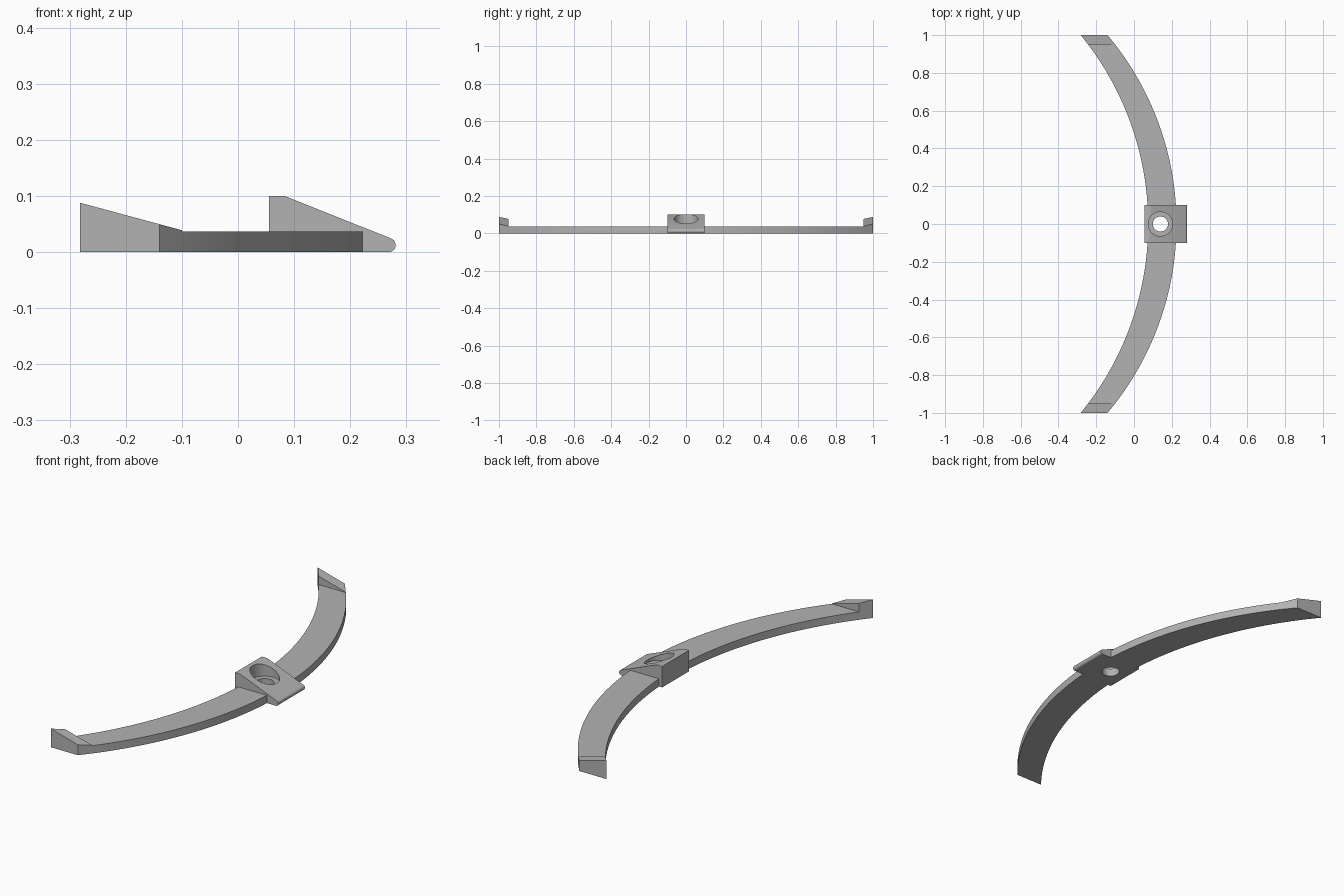
import bpy, bmesh
from math import sqrt, sin, cos, radians

cube = bpy.data.objects.get("Cube")
if cube:
    bpy.data.objects.remove(cube, do_unlink=True)

grey = bpy.data.materials.new("mid grey")
grey.use_nodes = True
grey.diffuse_color = (0.45, 0.45, 0.45, 1)
grey.node_tree.nodes["Principled BSDF"].inputs["Base Color"].default_value = (0.45, 0.45, 0.45, 1)


def make_object(name, bm):
    bmesh.ops.recalc_face_normals(bm, faces=bm.faces)
    mesh = bpy.data.meshes.new(name)
    bm.to_mesh(mesh)
    bm.free()
    mesh.materials.append(grey)
    obj = bpy.data.objects.new(name, mesh)
    bpy.context.collection.objects.link(obj)
    return obj


def smooth(obj):
    bpy.ops.object.select_all(action='DESELECT')
    obj.select_set(True)
    bpy.context.view_layer.objects.active = obj
    bpy.ops.object.shade_smooth_by_angle(angle=radians(25))


def arc_x(y, crown, radius):
    return crown - radius + sqrt(radius ** 2 - y ** 2)


# Curved arm: a swept rectangle from the block to the tip, mirrored across y
HALF_BLOCK, STEP_Y, THICK = 0.1, 0.95, 0.037
SEGMENTS = 28
rows_y = [HALF_BLOCK + (STEP_Y - HALF_BLOCK) * i / SEGMENTS for i in range(SEGMENTS + 1)] + [1.0]
bm = bmesh.new()
rows = []
for y in rows_y:
    inner, outer = arc_x(y, 0.075, 1.579), arc_x(y, 0.225, 1.552)
    rows.append([bm.verts.new((x, y, z)) for x, z in
                 ((inner, 0), (outer, 0), (outer, THICK), (inner, THICK))])
for a, b in zip(rows, rows[1:]):
    for i in range(4):
        j = (i + 1) % 4
        face = bm.faces.new((a[i], a[j], b[j], b[i]))
        if i == 2:
            tip_top = face
bm.faces.new(rows[0])
bm.faces.new(rows[-1])

# Raised sloping lip at the tip
lip = bmesh.ops.extrude_discrete_faces(bm, faces=[tip_top])["faces"][0]
for v in lip.verts:
    v.co.z = 0.088 - 0.27 * (v.co.x + 0.282)
arms = make_object("curved_arms", bm)
mirror = arms.modifiers.new("Mirror", 'MIRROR')
mirror.use_axis = (False, True, False)
mirror.use_mirror_merge = False
smooth(arms)

# Wedge-shaped centre block with a rounded nose
NOSE = 0.0125
profile = [(0.055, 0), (0.055, 0.1), (0.083, 0.1)]
for i in range(13):
    angle = radians(68 - 158 * i / 12)
    profile.append((0.2685 + NOSE * cos(angle), NOSE + NOSE * sin(angle)))
bm = bmesh.new()
side = bm.faces.new([bm.verts.new((x, -HALF_BLOCK, z)) for x, z in profile])
extruded = bmesh.ops.extrude_face_region(bm, geom=[side])["geom"]
bmesh.ops.translate(bm, vec=(0, 2 * HALF_BLOCK, 0),
                    verts=[g for g in extruded if isinstance(g, bmesh.types.BMVert)])
block = make_object("centre_block", bm)

# Stepped screw hole: narrow through bore below a wide recess
for name, radius, bottom in (("bore_cutter", 0.04, -0.1), ("recess_cutter", 0.064, 0.038)):
    bm = bmesh.new()
    bmesh.ops.create_cone(bm, cap_ends=True, segments=48, radius1=radius, radius2=radius, depth=0.4)
    bmesh.ops.translate(bm, verts=bm.verts, vec=(0.14, 0, bottom + 0.2))
    cutter = make_object(name, bm)
    cutter.hide_render = True
    cutter.hide_viewport = True
    cut = block.modifiers.new(name, 'BOOLEAN')
    cut.operation = 'DIFFERENCE'
    cut.solver = 'EXACT'
    cut.object = cutter
smooth(block)
